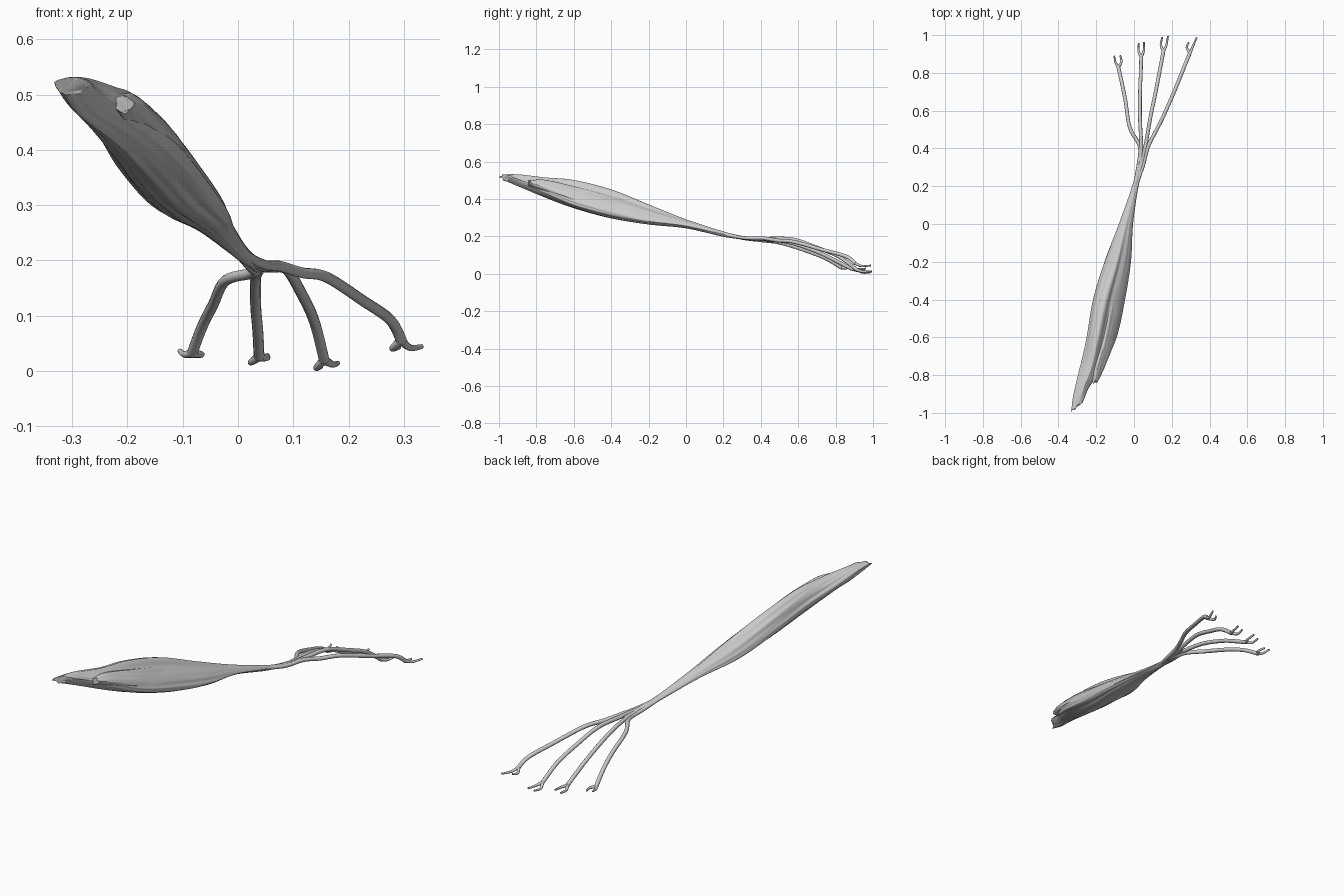
import bpy, bmesh, math
from mathutils import Vector

if "Cube" in bpy.data.objects:
    bpy.data.objects.remove(bpy.data.objects["Cube"])


def spline(pts, steps, closed=False):
    """Catmull-Rom samples through points of any dimension."""
    pts = [Vector(p) for p in pts]
    n = len(pts)
    get = (lambda i: pts[i % n]) if closed else (lambda i: pts[max(0, min(n - 1, i))])
    out = []
    for i in range(n if closed else n - 1):
        a, b, c, d = get(i - 1), get(i), get(i + 1), get(i + 2)
        for k in range(steps):
            t = k / steps
            out.append(0.5 * (2 * b + (c - a) * t + (2 * a - 5 * b + 4 * c - d) * t * t
                              + (3 * b - a - 3 * c + d) * t ** 3))
    if not closed:
        out.append(pts[-1])
    return out


def smooth(ob):
    bpy.ops.object.select_all(action='DESELECT')
    ob.select_set(True)
    bpy.context.view_layer.objects.active = ob
    bpy.ops.object.shade_smooth_by_angle(angle=math.radians(50))


def loft(name, stations, groove, phase, cap_slope, cleft=0.0):
    """Skin of fibres. Station: y, then left, top, right, bottom points as x, z."""
    bm = bmesh.new()
    rings = []
    keys = [[Vector((s[1 + 2 * c], s[0], s[2 + 2 * c])) for c in range(4)] for s in stations]
    tracks = [spline([k[c] for k in keys], 8) for c in range(4)]
    total = len(tracks[0]) - 1
    for i in range(total + 1):
        f = i / total
        ring = spline([t[i] for t in tracks], 24, closed=True)
        mid = sum(ring, Vector()) / len(ring)
        verts = []
        for j, p in enumerate(ring):
            a = math.tau * j / len(ring) + phase
            # Long drifting fibre grooves
            wave = (math.sin(7 * a + 5 * f) + 0.8 * math.sin(13 * a - 7 * f + 1)
                    + 0.5 * math.sin(3 * a + 9 * f) + 0.5 * math.sin(19 * a + 11 * f))
            # Cleft between the two heads, fading at both ends
            dent = cleft * math.exp(-((j - 31) / 4) ** 2) * math.sin(math.pi * min(1, f * 1.4))
            q = mid + (p - mid) * (1 + groove * wave - dent)
            q.y += cap_slope * (p.x - mid.x) * max(0, 1 - 5 * f)
            if i == 0:
                q.y += 0.008 * math.sin(5 * a)  # ragged cut edge
            verts.append(bm.verts.new(q))
        rings.append(verts)
    for r, s in zip(rings, rings[1:]):
        for j in range(len(r)):
            k = (j + 1) % len(r)
            bm.faces.new((r[j], r[k], s[k], s[j]))
    bm.faces.new(rings[0][::-1])
    bm.faces.new(rings[-1])
    bmesh.ops.recalc_face_normals(bm, faces=bm.faces)
    me = bpy.data.meshes.new(name)
    bm.to_mesh(me)
    bm.free()
    ob = bpy.data.objects.new(name, me)
    bpy.context.collection.objects.link(ob)
    smooth(ob)


def tube(name, paths):
    """Round cords; each path point is x, y, z, radius."""
    cu = bpy.data.curves.new(name, 'CURVE')
    cu.dimensions = '3D'
    cu.bevel_depth = 1.0
    cu.bevel_resolution = 4
    cu.use_fill_caps = True
    for path in paths:
        pts = spline(path, 6)
        sp = cu.splines.new('POLY')
        sp.points.add(len(pts) - 1)
        for q, p in zip(sp.points, pts):
            q.co = (p[0], p[1], p[2], 1)
            q.radius = p[3]
    ob = bpy.data.objects.new(name, cu)
    bpy.context.collection.objects.link(ob)
    bpy.ops.object.select_all(action='DESELECT')
    ob.select_set(True)
    bpy.context.view_layer.objects.active = ob
    bpy.ops.object.convert(target='MESH')
    smooth(bpy.context.view_layer.objects.active)


# Main muscle belly tapering to the tendon bundle
loft("muscle_belly", [
    (-0.965, -0.332, .522, -0.295, .532, -0.268, .518, -0.31, .500),
    (-0.88, -0.318, .510, -0.270, .530, -0.238, .490, -0.285, .462),
    (-0.75, -0.283, .468, -0.225, .514, -0.160, .448, -0.22, .408),
    (-0.60, -0.250, .428, -0.192, .500, -0.092, .388, -0.17, .354),
    (-0.40, -0.217, .375, -0.152, .450, -0.049, .333, -0.12, .298),
    (-0.20, -0.157, .305, -0.095, .370, -0.018, .288, -0.07, .264),
    (0.00, -0.080, .262, -0.045, .291, -0.006, .258, -0.04, .243),
    (0.20, -0.010, .212, 0.008, .226, 0.024, .212, 0.008, .198),
    (0.32, 0.018, .190, 0.037, .199, 0.055, .191, 0.037, .182),
    (0.42, 0.034, .184, 0.055, .191, 0.078, .187, 0.055, .178),
], 0.018, 0.0, 0.9, 0.16)

# Shorter second head beside the cleft, with its own cut end
loft("second_head", [
    (-0.835, -0.228, .488, -0.208, .498, -0.188, .483, -0.21, .468),
    (-0.76, -0.222, .478, -0.192, .502, -0.156, .460, -0.20, .435),
    (-0.62, -0.188, .440, -0.155, .472, -0.103, .406, -0.16, .390),
    (-0.45, -0.155, .390, -0.122, .425, -0.065, .352, -0.12, .340),
    (-0.25, -0.105, .325, -0.085, .355, -0.038, .308, -0.07, .295),
    (-0.05, -0.050, .268, -0.040, .284, -0.022, .266, -0.035, .260),
], 0.016, 1.0, 0.3)

# Tendons: path beyond the bundle, then the two prong tips
tendons = {
    "tendon_1": ([(.030, .41, .178), (-.022, .51, .164), (-.045, .65, .120),
                  (-.065, .75, .080), (-.083, .830, .032)],
                 (-.105, .890, .036), (-.074, .893, .032)),
    "tendon_2": ([(.038, .42, .184), (.032, .55, .168), (.032, .70, .118),
                  (.036, .80, .070), (.038, .885, .026)],
                 (.025, .958, .018), (.053, .963, .028)),
    "tendon_3": ([(.062, .42, .188), (.088, .57, .184), (.115, .70, .140),
                  (.138, .82, .090), (.156, .915, .020)],
                 (.150, .990, .008), (.180, .995, .014)),
    "tendon_4": ([(.075, .41, .190), (.115, .49, .178), (.160, .58, .170),
                  (.225, .73, .128), (.275, .855, .093), (.296, .905, .055)],
                 (.291, .962, .043), (.332, .988, .044)),
}
for i, (name, (path, tip_a, tip_b)) in enumerate(tendons.items()):
    start = [(-.055 + .012 * i, 0.0, .262, .007), (.0 + .005 * i, .2, .212, .008),
             (.022 + .009 * i, .31, .189 + .001 * i, .009)]
    cord = start + [(*p, .0098) for p in path]
    base = Vector(path[-1])
    fwd = (Vector(path[-1]) - Vector(path[-2]))
    fwd.z = 0
    fwd.normalize()
    # Forked tip: prongs bow outwards around the end of the cord
    prongs = []
    for tip in (Vector(tip_a), Vector(tip_b)):
        off = tip - base
        side = off - fwd * off.dot(fwd)
        side.z = 0
        knee = base + side * 1.0 + fwd * off.dot(fwd) * 0.42
        knee.z = min(tip.z, base.z) - 0.002
        prongs.append([(*base, .0085), (*knee, .006), (*tip, .0045)])
    tube(name, [cord] + prongs)
